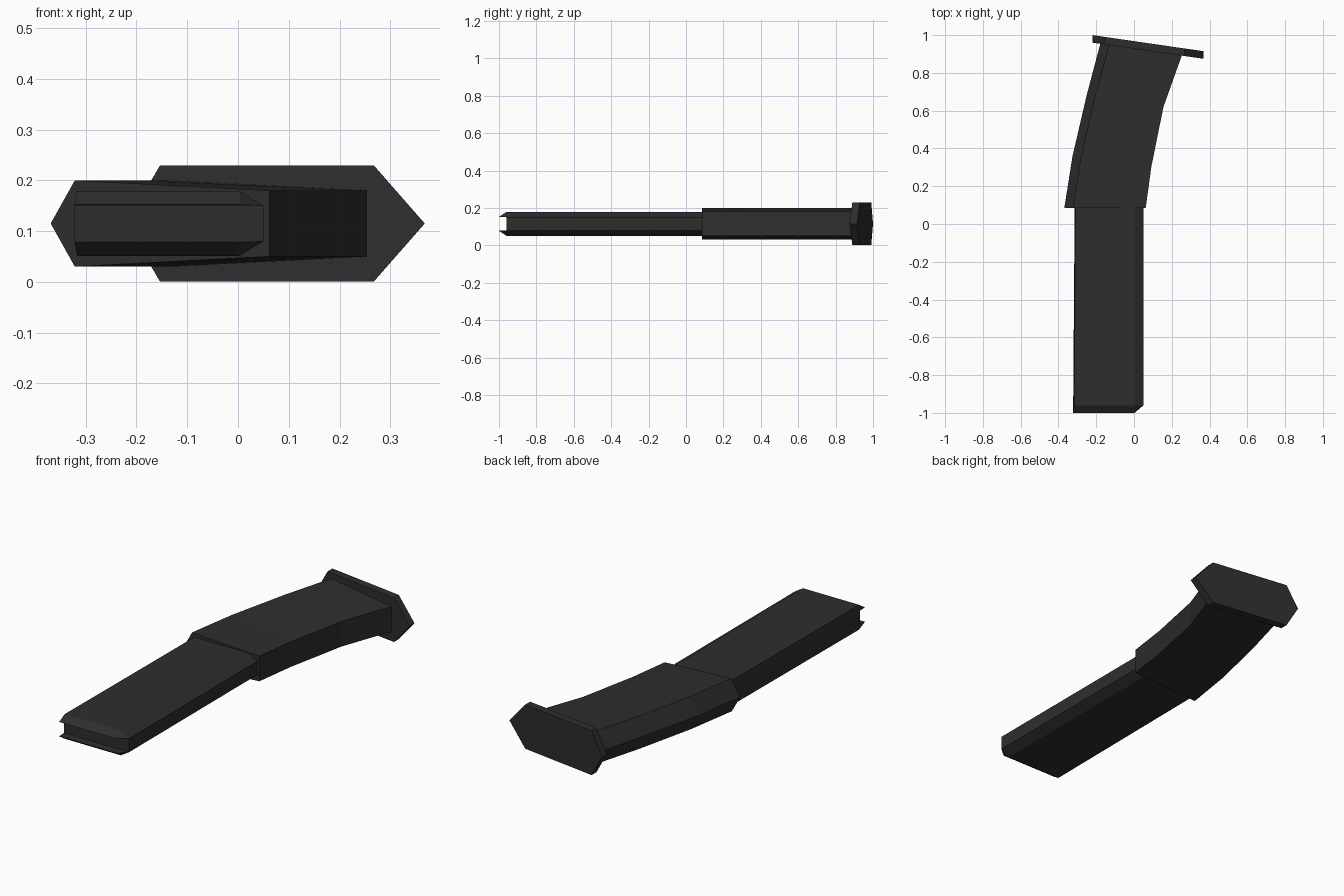
import bpy, bmesh

if "Cube" in bpy.data.objects:
    bpy.data.objects.remove(bpy.data.objects["Cube"])

MID_Z = 0.115  # the model is symmetric above and below this height

mat = bpy.data.materials.new("dark_grey")
mat.diffuse_color = (0.027, 0.027, 0.027, 1)
mat.use_nodes = True
mat.node_tree.nodes["Principled BSDF"].inputs["Base Color"].default_value = mat.diffuse_color


def make_object(name, verts, faces):
    me = bpy.data.meshes.new(name)
    bm = bmesh.new()
    vs = [bm.verts.new(v) for v in verts]
    for f in faces:
        bm.faces.new([vs[i] for i in f])
    bmesh.ops.recalc_face_normals(bm, faces=bm.faces[:])
    bm.to_mesh(me)
    bm.free()
    me.materials.append(mat)
    ob = bpy.data.objects.new(name, me)
    bpy.context.collection.objects.link(ob)
    return ob


def loft(name, rings):
    """Skin a list of equal-length closed rings and cap both ends."""
    n = len(rings[0])
    verts = [p for r in rings for p in r]
    faces = [[k * n + i, k * n + (i + 1) % n, (k + 1) * n + (i + 1) % n, (k + 1) * n + i]
             for k in range(len(rings) - 1) for i in range(n)]
    faces += [list(range(n)), list(range(len(verts) - n, len(verts)))]
    return make_object(name, verts, faces)


def mirrored(half):
    """Close an upper half-outline of (x, y, height above middle) by mirroring it."""
    low = [(x, y, -h) for x, y, h in reversed(half) if h > 0]
    return [(x, y, MID_Z + h) for x, y, h in half + low]


# straight inner box with chamfered right edges
def box_ring(y, left):
    return mirrored([(left - 0.005, y, 0.035), (left, y, 0.064),
                     (0.003, y, 0.064), (0.05, y, 0.035)])


loft("inner_box", [box_ring(-0.96, -0.317), box_ring(0.10, -0.309)])

# feed lips: thin wedges above and below the notched front end
for name, s in (("upper_lip", 1), ("lower_lip", -1)):
    pts = [(-0.317, -0.96, 0.064), (0.003, -0.96, 0.064), (0.05, -0.96, 0.035),
           (-0.322, -0.96, 0.035), (-0.322, -1.0, 0.037), (0.003, -1.0, 0.037)]
    make_object(name, [(x, y, MID_Z + s * h) for x, y, h in pts],
                [(0, 1, 5, 4), (1, 2, 5), (0, 4, 3), (3, 4, 5, 2), (0, 3, 2, 1)])

# curved outer sleeve: pointed left spine, tapering to a flat right side
stations = [((-0.369, 0.085), (0.062, 0.085)), ((-0.326, 0.357), (0.092, 0.304)),
            ((-0.251, 0.68), (0.156, 0.62)), ((-0.177, 0.960), (0.255, 0.897))]
rings = []
for (lx, ly), (rx, ry) in stations:
    t = 0.11
    rings.append(mirrored([(lx, ly, 0),
                           (lx + (rx - lx) * t, ly + (ry - ly) * t, 0.085),
                           (rx, ry, 0.065)]))
loft("curved_sleeve", rings)

# slanted hexagonal base plate
def plate_ring(offset):
    outline = [(-0.22, 0), (-0.154, 0.114), (0.268, 0.114), (0.368, 0)]
    return mirrored([(x, 0.96 + offset - 0.145 * (x + 0.22), h) for x, h in outline])


loft("base_plate", [plate_ring(0), plate_ring(0.04)])
